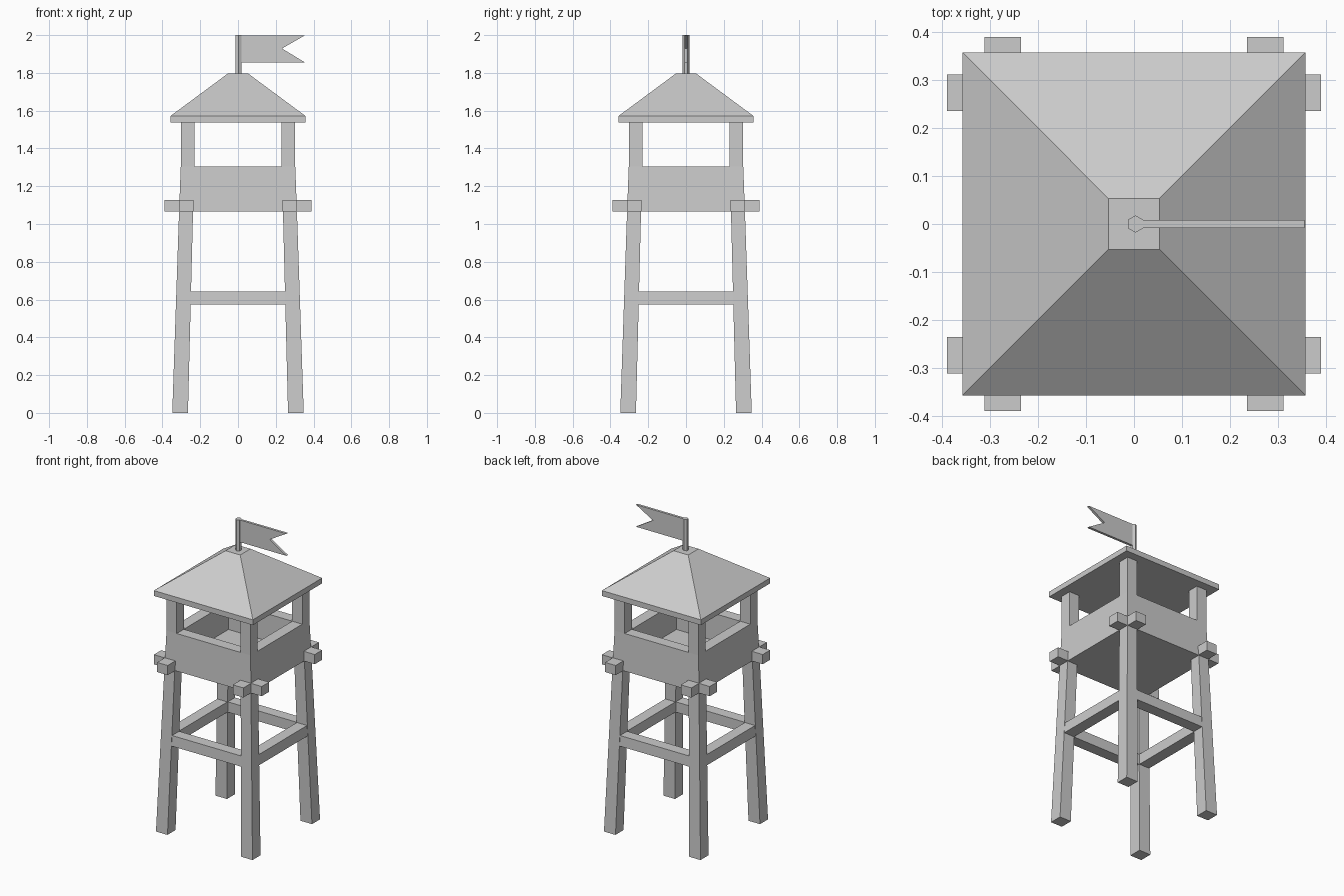
import bpy, bmesh
from math import pi, sin, cos

if "Cube" in bpy.data.objects:
    bpy.data.objects.remove(bpy.data.objects["Cube"])


def finish(name, bm):
    bmesh.ops.recalc_face_normals(bm, faces=bm.faces)
    mesh = bpy.data.meshes.new(name)
    bm.to_mesh(mesh)
    bm.free()
    obj = bpy.data.objects.new(name, mesh)
    bpy.context.collection.objects.link(obj)
    return obj


def loft(name, rings, closed=False):
    """Join rings of points with faces; cap the ends or close the loop."""
    bm = bmesh.new()
    vs = [[bm.verts.new(p) for p in ring] for ring in rings]
    n = len(vs[0])
    pairs = list(zip(vs, vs[1:])) + ([(vs[-1], vs[0])] if closed else [])
    for a, b in pairs:
        for i in range(n):
            j = (i + 1) % n
            bm.faces.new((a[i], a[j], b[j], b[i]))
    if not closed:
        bm.faces.new(vs[0])
        bm.faces.new(vs[-1])
    return finish(name, bm)


def rect(x0, x1, y0, y1, z):
    return [(x0, y0, z), (x1, y0, z), (x1, y1, z), (x0, y1, z)]


def square_stack(name, profile, closed=False):
    return loft(name, [rect(-r, r, -r, r, z) for r, z in profile], closed)


def span(s, a, b):
    return sorted((s * a, s * b))


# Legs, window posts and beam ends at each corner
for sx, xn in ((-1, "left"), (1, "right")):
    for sy, yn in ((-1, "front"), (1, "back")):
        tag = f"{yn}_{xn}"

        def column(name, sections):
            loft(name, [rect(*span(sx, a, b), *span(sy, a, b), z)
                        for a, b, z in sections])

        column("leg_" + tag, [(0.265, 0.348, 0), (0.238, 0.312, 1.066)])
        column("post_" + tag, [(0.23, 0.303, 1.304), (0.23, 0.303, 1.54)])
        out, side = (0.30, 0.389), (0.235, 0.311)
        loft("side_beam_end_" + tag,
             [rect(*span(sx, *out), *span(sy, *side), z) for z in (1.065, 1.128)])
        loft("beam_end_" + tag,
             [rect(*span(sx, *side), *span(sy, *out), z) for z in (1.065, 1.128)])

# Cross braces between the legs
square_stack("leg_braces", [(0.327, 0.575), (0.324, 0.643),
                            (0.251, 0.643), (0.252, 0.575)], closed=True)

# Cabin: outer wall, sill, inner wall and floor
square_stack("cabin", [(0.312, 1.065), (0.303, 1.305),
                       (0.23, 1.305), (0.23, 1.128)])

# Roof with flat eaves and blunt top
square_stack("roof", [(0.357, 1.537), (0.357, 1.572), (0.053, 1.797)])

# Six-sided flagpole
loft("flagpole", [[(0.003 + 0.018 * cos(pi / 6 + i * pi / 3),
                    0.018 * sin(pi / 6 + i * pi / 3), z) for i in range(6)]
                  for z in (1.79, 2.0)])

# Swallow-tailed flag
outline = [(0.01, 1.855), (0.355, 1.855), (0.233, 1.929), (0.355, 1.999), (0.01, 1.999)]
loft("flag", [[(x, y, z) for x, z in outline] for y in (-0.008, 0.008)])
